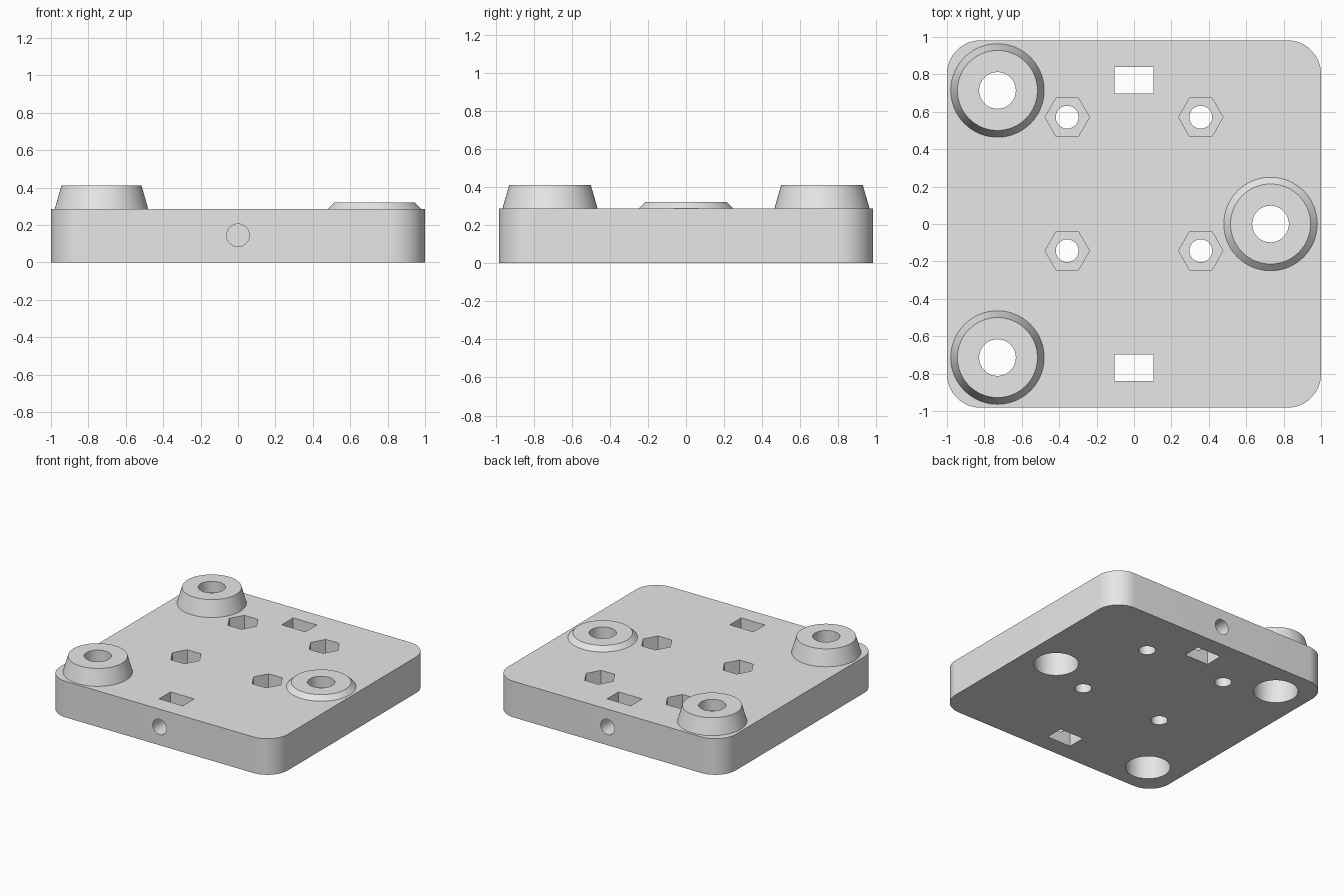
import bpy, bmesh, math
from mathutils import Matrix, Vector

cube = bpy.data.objects.get("Cube")
if cube:
    bpy.data.objects.remove(cube, do_unlink=True)

grey = bpy.data.materials.new("light_grey")
grey.use_nodes = True
grey.diffuse_color = (0.8, 0.8, 0.8, 1)
grey.node_tree.nodes["Principled BSDF"].inputs["Base Color"].default_value = (0.8, 0.8, 0.8, 1)

TOP = 0.286          # plate thickness
THROUGH = 0.1        # how far cutters overshoot a surface


def to_object(name, bm):
    bmesh.ops.recalc_face_normals(bm, faces=bm.faces)
    mesh = bpy.data.meshes.new(name)
    bm.to_mesh(mesh)
    bm.free()
    mesh.materials.append(grey)
    obj = bpy.data.objects.new(name, mesh)
    bpy.context.collection.objects.link(obj)
    return obj


def box(name, centre, size):
    bm = bmesh.new()
    bmesh.ops.create_cube(bm, size=1)
    bmesh.ops.scale(bm, vec=size, verts=bm.verts)
    bmesh.ops.translate(bm, vec=centre, verts=bm.verts)
    return to_object(name, bm)


def prism(name, x, y, z0, z1, r0, r1=None, sides=64):
    """Cylinder, cone or polygonal prism with a corner pointing to +x."""
    r1 = r0 if r1 is None else r1
    bm = bmesh.new()
    rings = []
    for z, r in ((z0, r0), (z1, r1)):
        angles = [math.tau * i / sides for i in range(sides)]
        rings.append([bm.verts.new((x + r * math.cos(a), y + r * math.sin(a), z)) for a in angles])
        bm.faces.new(rings[-1])
    for i in range(sides):
        j = (i + 1) % sides
        bm.faces.new((rings[0][i], rings[0][j], rings[1][j], rings[1][i]))
    return to_object(name, bm)


def combine(body, tool, operation):
    mod = body.modifiers.new(operation.lower(), "BOOLEAN")
    mod.operation, mod.solver, mod.object = operation, "EXACT", tool
    bpy.context.view_layer.objects.active = body
    bpy.ops.object.modifier_apply(modifier=mod.name)
    bpy.data.objects.remove(tool, do_unlink=True)


# Plate with rounded vertical corners
plate = box("mounting_plate", (0, 0, TOP / 2), (2, 1.964, TOP))
bm = bmesh.new()
bm.from_mesh(plate.data)
corners = [e for e in bm.edges if abs(e.verts[0].co.z - e.verts[1].co.z) > 0.1]
bmesh.ops.bevel(bm, geom=corners, offset=0.18, segments=16, profile=0.5, affect="EDGES")
bm.to_mesh(plate.data)
bm.free()

# Tapered feet: two tall on the right, one low on the left
feet = [(-0.73, 0.714, 0.411), (-0.73, -0.714, 0.411), (0.73, 0, 0.321)]
SINK = 0.005
for x, y, height in feet:
    flare = SINK * (0.25 - 0.214) / (height - TOP)
    combine(plate, prism("foot", x, y, TOP - SINK, height, 0.25 + flare, 0.214), "UNION")

# Screw holes through the feet, with wide recesses from below
for x, y, height in feet:
    combine(plate, prism("screw_hole", x, y, -THROUGH, height + THROUGH, 0.098), "DIFFERENCE")
    combine(plate, prism("head_recess", x, y, -THROUGH, height - 0.09, 0.161), "DIFFERENCE")

# Hexagonal nut pockets over small through holes
for x in (-0.357, 0.357):
    for y in (0.571, -0.143):
        combine(plate, prism("bolt_hole", x, y, -THROUGH, TOP + THROUGH, 0.061), "DIFFERENCE")
        combine(plate, prism("nut_pocket", x, y, TOP - 0.18, TOP + THROUGH, 0.119, sides=6), "DIFFERENCE")

# Rectangular slots, each met by a round hole from the end face
for side in (-1, 1):
    slot = box("slot", (0, side * 0.768, TOP / 2), (0.208, 0.143, TOP + 2 * THROUGH))
    combine(plate, slot, "DIFFERENCE")
    end_hole = prism("end_hole", 0, 0, 0.57, 1.1, 0.0605)
    turn = Matrix.Rotation(-side * math.pi / 2, 4, "X")
    end_hole.data.transform(Matrix.Translation(Vector((0, 0, 0.145))) @ turn)
    combine(plate, end_hole, "DIFFERENCE")

# Smooth curved walls, keep rims and corners crisp
bpy.ops.object.select_all(action="DESELECT")
plate.select_set(True)
bpy.context.view_layer.objects.active = plate
bpy.ops.object.shade_smooth_by_angle(angle=math.radians(25))
